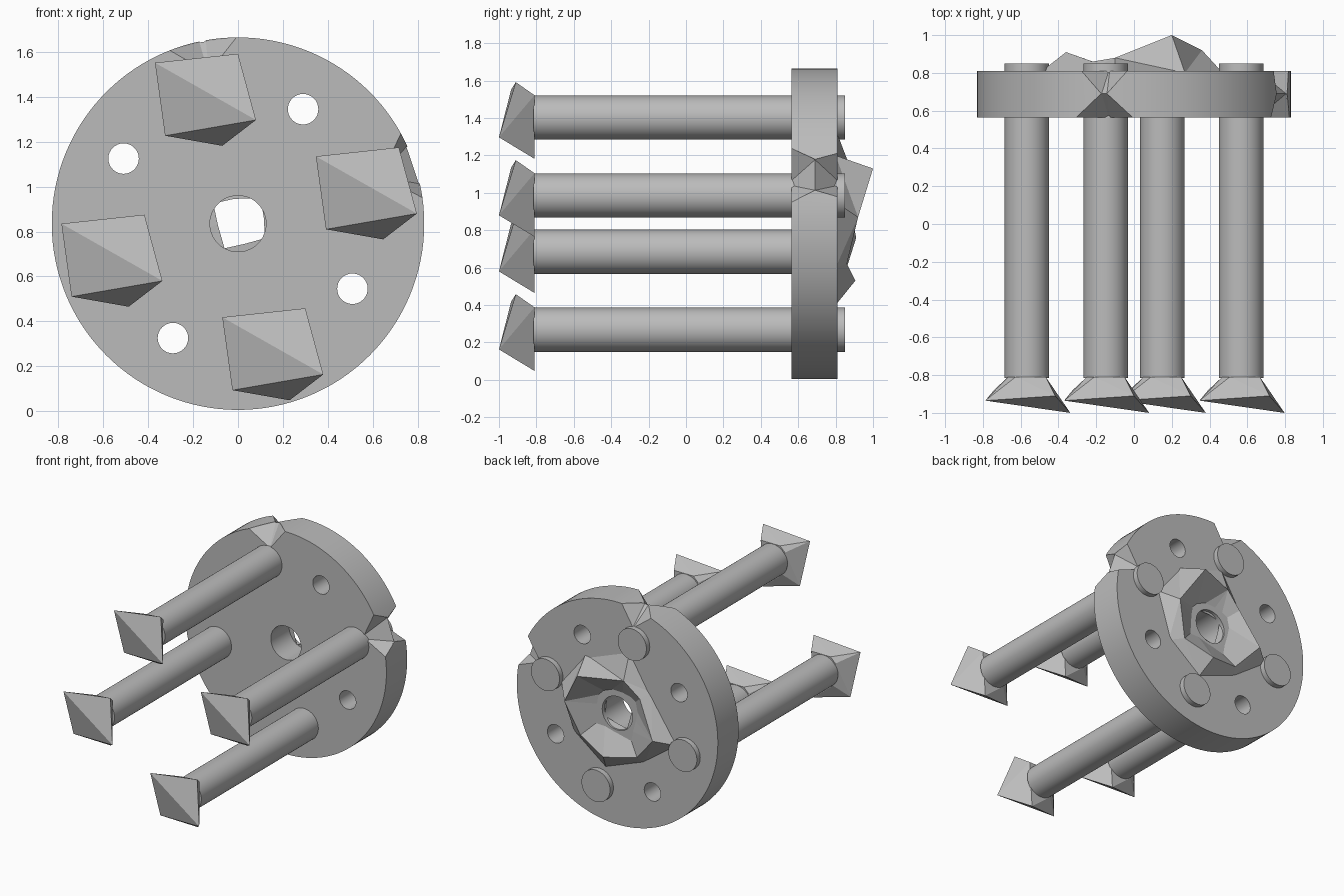
import bpy
import bmesh
from math import radians, cos, sin
from mathutils import Matrix, Vector

default_cube = bpy.data.objects.get("Cube")
if default_cube:
    bpy.data.objects.remove(default_cube, do_unlink=True)

CENTER_Z = 0.835
DISC_RADIUS = 0.83
FRONT, MIDDLE, BACK = 0.565, 0.69, 0.81
QUARTER = Matrix.Rotation(radians(-90), 2)

metal = bpy.data.materials.new("plain grey")
metal.use_nodes = True
metal.diffuse_color = (0.5, 0.5, 0.5, 1)
metal.node_tree.nodes["Principled BSDF"].inputs["Base Color"].default_value = metal.diffuse_color


def add_object(name, bm):
    bmesh.ops.recalc_face_normals(bm, faces=bm.faces)
    mesh = bpy.data.meshes.new(name)
    bm.to_mesh(mesh)
    bm.free()
    mesh.materials.append(metal)
    obj = bpy.data.objects.new(name, mesh)
    bpy.context.collection.objects.link(obj)
    return obj


def cylinder(name, x, z, radius, y_start, y_end, sides):
    """Cylinder lying along the y axis."""
    bm = bmesh.new()
    place = Matrix.Translation((x, (y_start + y_end) / 2, z)) @ Matrix.Rotation(radians(90), 4, "X")
    bmesh.ops.create_cone(bm, cap_ends=True, segments=sides, radius1=radius,
                          radius2=radius, depth=y_end - y_start, matrix=place)
    return add_object(name, bm)


def hull(name, points):
    bm = bmesh.new()
    for point in points:
        bm.verts.new(point)
    result = bmesh.ops.convex_hull(bm, input=bm.verts)
    loose = [v for v in result["geom_interior"] if isinstance(v, bmesh.types.BMVert)]
    if loose:
        bmesh.ops.delete(bm, geom=loose, context="VERTS")
    return add_object(name, bm)


def smooth(obj):
    bpy.ops.object.select_all(action="DESELECT")
    obj.select_set(True)
    bpy.context.view_layer.objects.active = obj
    bpy.ops.object.shade_smooth_by_angle(angle=radians(25))


def quarter_turns(x, z):
    """Four places spaced evenly round the disc axis, as names and offsets."""
    spot = Vector((x, z))
    for label in ("top", "left", "bottom", "right"):
        yield label, spot.x, CENTER_Z + spot.y
        spot = QUARTER @ spot


def polar(radius, degrees, y):
    angle = radians(degrees)
    return (radius * cos(angle), y, CENTER_Z + radius * sin(angle))


def notch(angle, spread, tip_spread, depth_y):
    """Wedge that chamfers the rim from one flat side towards the middle."""
    outside = depth_y + (depth_y - MIDDLE) * 0.2
    points = [polar(0.69, angle, depth_y), polar(0.66, angle, outside)]
    for side in (-1, 1):
        points.append(polar(DISC_RADIUS, angle + side * spread, depth_y))
        points.append(polar(1, angle + side * spread, depth_y))
        points.append(polar(DISC_RADIUS, angle + side * spread, outside))
        points.append(polar(1, angle + side * spread, outside))
        points.append(polar(DISC_RADIUS - 0.005, angle + side * tip_spread, MIDDLE))
        points.append(polar(1, angle + side * tip_spread, MIDDLE))
    return hull("notch_cutter", points)


# Disc with a hub hole, four small holes and two rim notches
disc = cylinder("disc", 0, CENTER_Z, DISC_RADIUS, FRONT, BACK, 128)
cutters = [cylinder("hub_cutter", 0, CENTER_Z, 0.125, 0.4, 1, 48)]
for label, x, z in quarter_turns(0.29, 0.51):
    cutters.append(cylinder("hole_cutter", x, z, 0.068, 0.4, 1, 32))
for angle, tip_spread in ((101, 1), (18.5, 6)):
    cutters.append(notch(angle, 10.5, tip_spread, FRONT))
    cutters.append(notch(angle, 8.5, tip_spread, BACK))
for cutter in cutters:
    cutter.hide_render = True
    cut = disc.modifiers.new("cut", "BOOLEAN")
    cut.operation = "DIFFERENCE"
    cut.solver = "EXACT"
    cut.object = cutter
graph = bpy.context.evaluated_depsgraph_get()
finished = bpy.data.meshes.new_from_object(disc.evaluated_get(graph))
disc.modifiers.clear()
disc.data = finished
for cutter in cutters:
    bpy.data.objects.remove(cutter, do_unlink=True)
smooth(disc)

# Four rods, each with the same tilted faceted head
HEAD = [(-0.22, -0.935, 0.15), (0.15, -0.91, 0.19), (0.23, -1, -0.105),
        (0.08, -0.81, -0.22), (-0.175, -0.88, -0.175),
        (-0.1, -0.81, 0.08), (-0.06, -0.81, 0.12), (0.1, -0.81, 0.12), (-0.08, -0.81, -0.09)]
for label, x, z in quarter_turns(-0.15, 0.567):
    smooth(cylinder(label + "_rod", x, z, 0.118, -0.815, 0.85, 48))
    hull(label + "_rod_head", [(x + px, py, z + pz) for px, py, pz in HEAD])

# Faceted crown on the back, an irregular ring round the hub hole
OUTER = [(-0.1, 1.34), (0.27, 1.2), (0.47, 0.95), (0.36, 0.6),
         (0.1, 0.4), (-0.22, 0.52), (-0.5, 0.72), (-0.27, 1.06)]
CREST = [(-0.1, 0.88, 1.13), (0.2, 1, 1.13), (0.36, 0.92, 0.87), (0.27, 0.86, 0.62),
         (0.05, 0.905, 0.53), (-0.19, 0.85, 0.57), (-0.36, 0.91, 0.76), (-0.22, 0.86, 1.02)]
INNER = [(-0.02, 0.945), (0.1, 0.95), (0.115, 0.86), (0.12, 0.77),
         (0.03, 0.745), (-0.06, 0.725), (-0.09, 0.83), (-0.11, 0.925)]
bm = bmesh.new()
rings = [[bm.verts.new((x, BACK - 0.01, z)) for x, z in OUTER],
         [bm.verts.new(point) for point in CREST],
         [bm.verts.new((x, BACK - 0.03, z)) for x, z in INNER]]
for first, second in zip(rings, rings[1:] + rings[:1]):
    for i in range(len(first)):
        j = (i + 1) % len(first)
        bm.faces.new((first[i], first[j], second[j], second[i]))
bmesh.ops.triangulate(bm, faces=bm.faces)
add_object("back_crown", bm)
